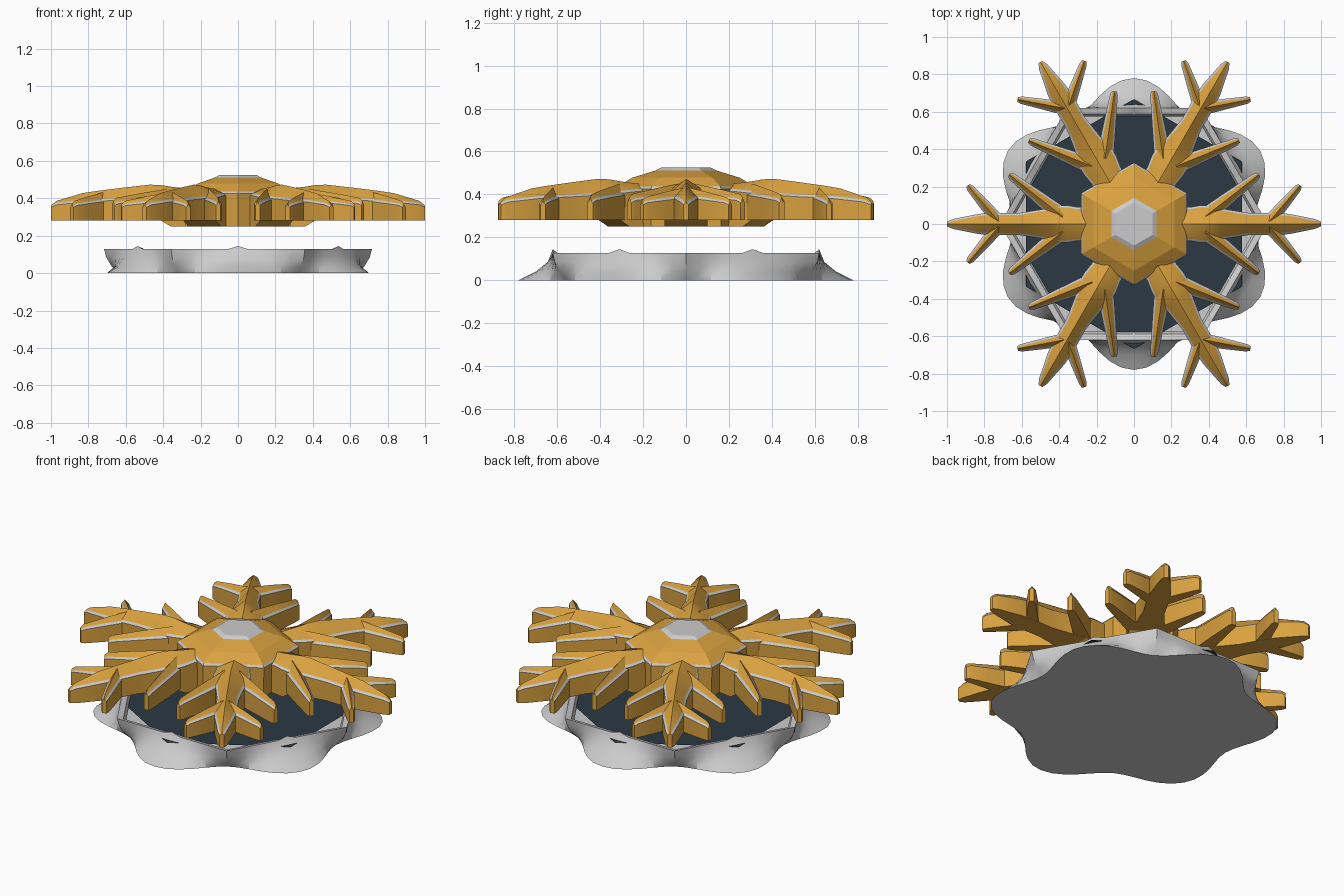
import bpy, bmesh
from math import sin, cos, radians, pi
from mathutils import Vector, Matrix

if "Cube" in bpy.data.objects:
    bpy.data.objects.remove(bpy.data.objects["Cube"])


def material(name, col):
    m = bpy.data.materials.new(name)
    m.diffuse_color = (*col, 1)
    m.use_nodes = True
    m.node_tree.nodes["Principled BSDF"].inputs["Base Color"].default_value = m.diffuse_color
    return m


GOLD = material("gold", (0.70, 0.36, 0.05))
DARK = material("dark_inset", (0.025, 0.04, 0.055))
TRIM = material("grey_trim", (0.6, 0.6, 0.6))


def finish(bm, name, mats, smooth=30):
    bmesh.ops.recalc_face_normals(bm, faces=bm.faces)
    me = bpy.data.meshes.new(name)
    bm.to_mesh(me)
    bm.free()
    ob = bpy.data.objects.new(name, me)
    bpy.context.collection.objects.link(ob)
    for m in mats:
        me.materials.append(m)
    if smooth:
        bpy.ops.object.select_all(action='DESELECT')
        ob.select_set(True)
        bpy.context.view_layer.objects.active = ob
        bpy.ops.object.shade_smooth_by_angle(angle=radians(smooth))
    return ob


def skin(bm, rings, mats=None, along=False, caps=(True, True)):
    """Join closed rings with quads; mats index by ring step or by side."""
    vs = [[bm.verts.new(p) for p in r] for r in rings]
    n = len(vs[0])
    for i in range(len(vs) - 1):
        for j in range(n):
            k = (j + 1) % n
            f = bm.faces.new((vs[i][j], vs[i][k], vs[i + 1][k], vs[i + 1][j]))
            if mats:
                f.material_index = mats[j] if along else mats[i]
    out = []
    for want, ring in zip(caps, (vs[0], vs[-1])):
        out.append(bm.faces.new(ring) if want else None)
    return out


# Base: wavy foot blending up to a hexagonal rim with raised corners
N = 72


def hex_r(a, r):
    d = (a + pi / 6 + pi / 6) % (pi / 3) - pi / 6   # angle from side midpoint
    return r * cos(pi / 6) / cos(d)


def base_ring(radius, z):
    pts = []
    for i in range(N):
        a = 2 * pi * i / N
        corner = (i - 6) % 12 == 0
        r = radius(a)
        pts.append((r * cos(a), r * sin(a), z + (0.017 if corner and z > 0.125 else 0)))
    return pts


def wavy(a):
    return 0.71 + 0.07 * cos(6 * (a - pi / 6))


bm = bmesh.new()
skin(bm, [base_ring(wavy, 0),
          base_ring(lambda a: 0.5 * wavy(a) + 0.5 * hex_r(a, 0.716), 0.04),
          base_ring(lambda a: 0.15 * wavy(a) + 0.85 * hex_r(a, 0.716), 0.085),
          base_ring(lambda a: hex_r(a, 0.716), 0.128),
          base_ring(lambda a: hex_r(a, 0.68), 0.12),
          base_ring(lambda a: hex_r(a, 0.665), 0.095)], caps=(True, False))
finish(bm, "base_rim", [])

# Dark inset floor
bm = bmesh.new()
bm.faces.new([bm.verts.new((0.667 * cos(pi / 6 + k * pi / 3),
                            0.667 * sin(pi / 6 + k * pi / 3), 0.1)) for k in range(6)])
finish(bm, "base_inset", [DARK], 0)


# Hub: hexagonal body with grey edge trim and grey cap
def hexagon(r, z):
    return [(r * cos(pi / 6 + k * pi / 3), r * sin(pi / 6 + k * pi / 3), z) for k in range(6)]


bm = bmesh.new()
caps = skin(bm, [hexagon(r, z) for r, z in
                 [(0.325, 0.25), (0.328, 0.425), (0.318, 0.437), (0.25, 0.478),
                  (0.14, 0.512), (0.115, 0.525)]],
            mats=[0, 1, 0, 0, 1])
caps[1].material_index = 1
finish(bm, "hub", [GOLD, TRIM], 0)

# Arms: station = distance, half width, bottom, eave, ridge
ARM = [(0.15, .09, .25, .40, .44), (0.30, .09, .25, .415, .455), (0.36, .10, .25, .41, .462),
       (0.41, .10, .28, .405, .470), (0.47, .082, .28, .40, .473), (0.62, .058, .28, .39, .456),
       (0.74, .06, .28, .385, .441), (0.83, .054, .28, .38, .428), (0.97, .026, .28, .365, .386),
       (1.0, .012, .28, .352, .361)]
SIDES = [0, 1, 0, 0, 1, 0, 0]


def spar(bm, start, angle, stations):
    m = Matrix.Translation((*start, 0)) @ Matrix.Rotation(angle, 4, 'Z')
    rings = []
    for d, w, b, e, h in stations:
        c = min(0.011, w * 0.45)
        prof = [(w, b), (w, e), (w - c, e + min(c, (h - e) * .7)), (0, h),
                (c - w, e + min(c, (h - e) * .7)), (-w, e), (-w, b)]
        rings.append([m @ Vector((d, y, z)) for y, z in prof])
    skin(bm, rings, SIDES, along=True)


def branch(bm, p, q, w, ridge, eave):
    for s in (1, -1):
        a, b = Vector((p[0], s * p[1])), Vector((q[0], s * q[1]))
        v = b - a
        L = v.length
        mid = [(x + y) / 2 for x, y in zip(ridge, (ridge[1], ridge[0]))]
        st = [(0, w[0], .2805, eave[0], ridge[0]),
              (L * .5, (w[0] + w[1]) / 2, .2805, sum(eave) / 2, mid[0]),
              (L - .02, w[1], .2805, eave[1], ridge[1]),
              (L, w[1] * .6, .2805, eave[1] - .01, ridge[1] - .016)]
        ang = Vector((1, 0)).angle_signed(v)
        spar(bm, a, -ang, st)


for k in range(6):
    bm = bmesh.new()
    spar(bm, (0, 0), 0, ARM)
    branch(bm, (0.38, 0.04), (0.667, 0.264), (.046, .021), (.450, .402), (.40, .372))
    branch(bm, (0.72, 0.01), (0.888, 0.206), (.036, .020), (.432, .386), (.385, .362))
    bm.transform(Matrix.Rotation(k * pi / 3, 4, 'Z'))
    finish(bm, f"snowflake_arm_{k + 1}", [GOLD, TRIM])
